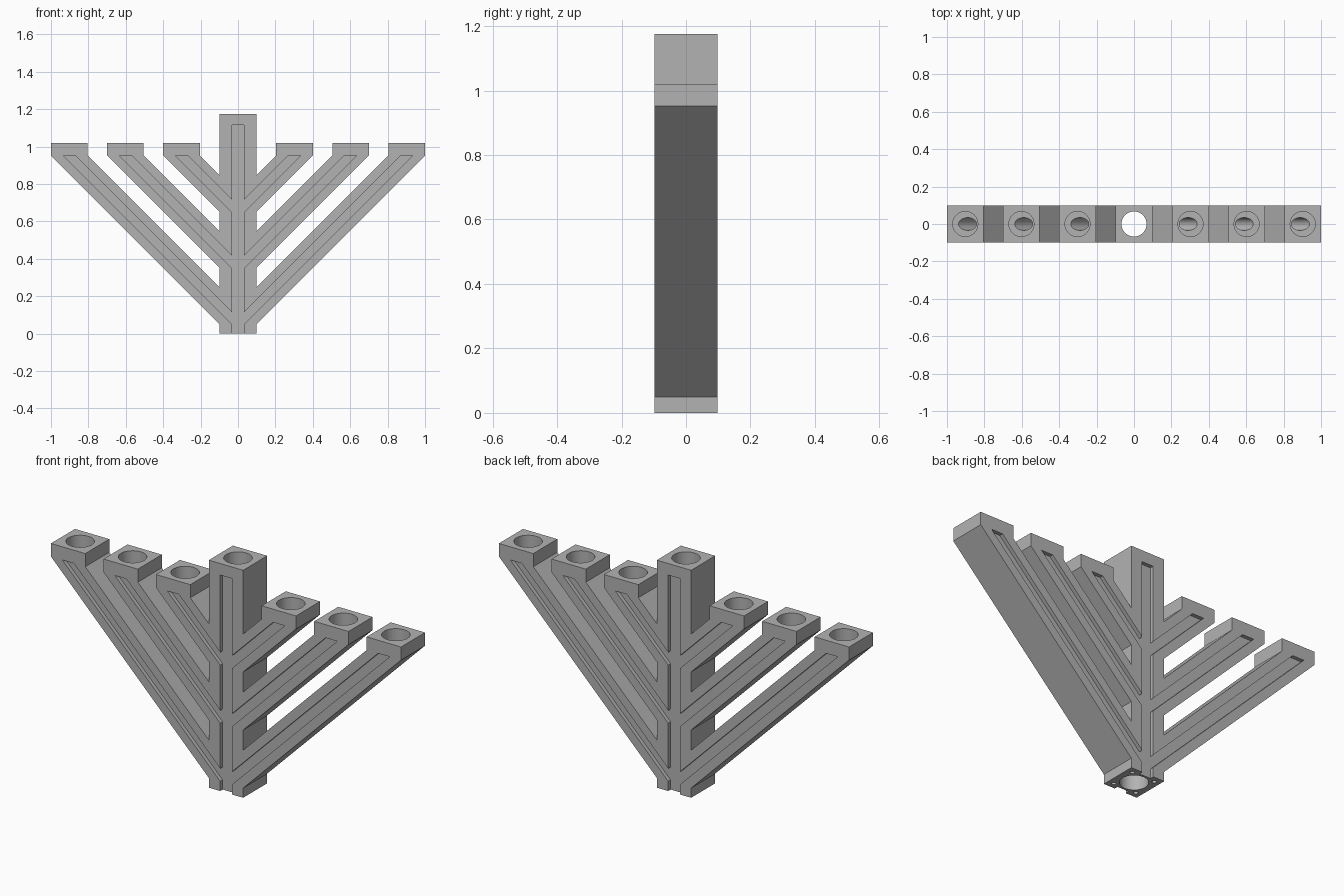
import bpy
import bmesh
from math import pi
from mathutils import Vector

cube = bpy.data.objects.get("Cube")
if cube:
    bpy.data.objects.remove(cube)

HALF = 0.098                 # half thickness of post and arms
BEND = 0.952                 # height where arms turn into candle cups
ARM_TOP = 1.02
POST_TOP = 1.175
ARMS = (0.05, 0.35, 0.65)    # height of each arm's axis at the post
CUP_FLOOR = 0.94
CUP_R = 0.067
DUCT_R = 0.034

grey = bpy.data.materials.new("grey")
grey.use_nodes = True
colour = (0.45, 0.45, 0.45, 1)
grey.diffuse_color = colour
grey.node_tree.nodes["Principled BSDF"].inputs["Base Color"].default_value = colour


def make_object(name, bm):
    bmesh.ops.recalc_face_normals(bm, faces=bm.faces)
    mesh = bpy.data.meshes.new(name)
    bm.to_mesh(mesh)
    bm.free()
    mesh.materials.append(grey)
    obj = bpy.data.objects.new(name, mesh)
    bpy.context.collection.objects.link(obj)
    return obj


def branched_slab(name, half, base, arm_top, post_top, y0, y1):
    """Post with three 45 degree arms on each side, extruded along y."""
    side = [(half, base)]
    for c in ARMS:
        outer, inner = BEND - c + half, BEND - c - half
        side += [(half, c), (outer, BEND)]
        if arm_top > BEND:
            side += [(outer, arm_top), (inner, arm_top)]
        side += [(inner, BEND), (half, c + 2 * half)]
    side.append((half, post_top))
    outline = side + [(-x, z) for x, z in reversed(side)]
    bm = bmesh.new()
    face = bm.faces.new([bm.verts.new((x, y0, z)) for x, z in outline])
    extruded = bmesh.ops.extrude_face_region(bm, geom=[face])["geom"]
    moved = [v for v in extruded if isinstance(v, bmesh.types.BMVert)]
    bmesh.ops.translate(bm, verts=moved, vec=(0, y1 - y0, 0))
    return make_object(name, bm)


def rod(name, start, end, radius, sides=48):
    start, end = Vector(start), Vector(end)
    axis = end - start
    bm = bmesh.new()
    bmesh.ops.create_cone(bm, cap_ends=True, segments=sides, radius1=radius,
                          radius2=radius, depth=axis.length)
    bm.transform(axis.to_track_quat('Z', 'Y').to_matrix().to_4x4())
    bmesh.ops.translate(bm, verts=bm.verts, vec=(start + end) / 2)
    return make_object(name, bm)


# Solid branched body
body = branched_slab("candle_holder", HALF, 0, ARM_TOP, POST_TOP, -HALF, HALF)

# Grooves on the front and back
depth = 0.02
cutters = [branched_slab("groove_cutter", 0.033, -0.1, BEND, POST_TOP - 0.06,
                         s * (HALF - depth), s * (HALF + depth)) for s in (-1, 1)]

# Bore through the post
cutters.append(rod("bore_cutter", (0, 0, -0.1), (0, 0, POST_TOP + 0.1), CUP_R))

# Candle cups and the sloping ducts below them
for s in (-1, 1):
    for c in ARMS:
        x = s * (BEND - c)
        cutters.append(rod("cup_cutter", (x, 0, CUP_FLOOR), (x, 0, ARM_TOP + 0.1), CUP_R))
        cutters.append(rod("duct_cutter", (0, 0, c), (s * (0.965 - c), 0, 0.965), DUCT_R, 32))

# Small holes at the corners of the foot
for x in (-0.066, 0.066):
    for y in (-0.066, 0.066):
        cutters.append(rod("pin_cutter", (x, y, -0.1), (x, y, 0.04), 0.011, 16))

for cutter in cutters:
    cutter.hide_render = True
    cut = body.modifiers.new(cutter.name, 'BOOLEAN')
    cut.operation = 'DIFFERENCE'
    cut.solver = 'EXACT'
    cut.object = cutter

# Apply the cuts and drop the cutters
bpy.context.view_layer.update()
evaluated = body.evaluated_get(bpy.context.evaluated_depsgraph_get())
cut_mesh = bpy.data.meshes.new_from_object(evaluated)
body.modifiers.clear()
body.data = cut_mesh
cut_mesh.materials.clear()
cut_mesh.materials.append(grey)
for cutter in cutters:
    bpy.data.objects.remove(cutter)

bpy.ops.object.select_all(action='DESELECT')
body.select_set(True)
bpy.context.view_layer.objects.active = body
bpy.ops.object.shade_smooth_by_angle(angle=pi / 6)
